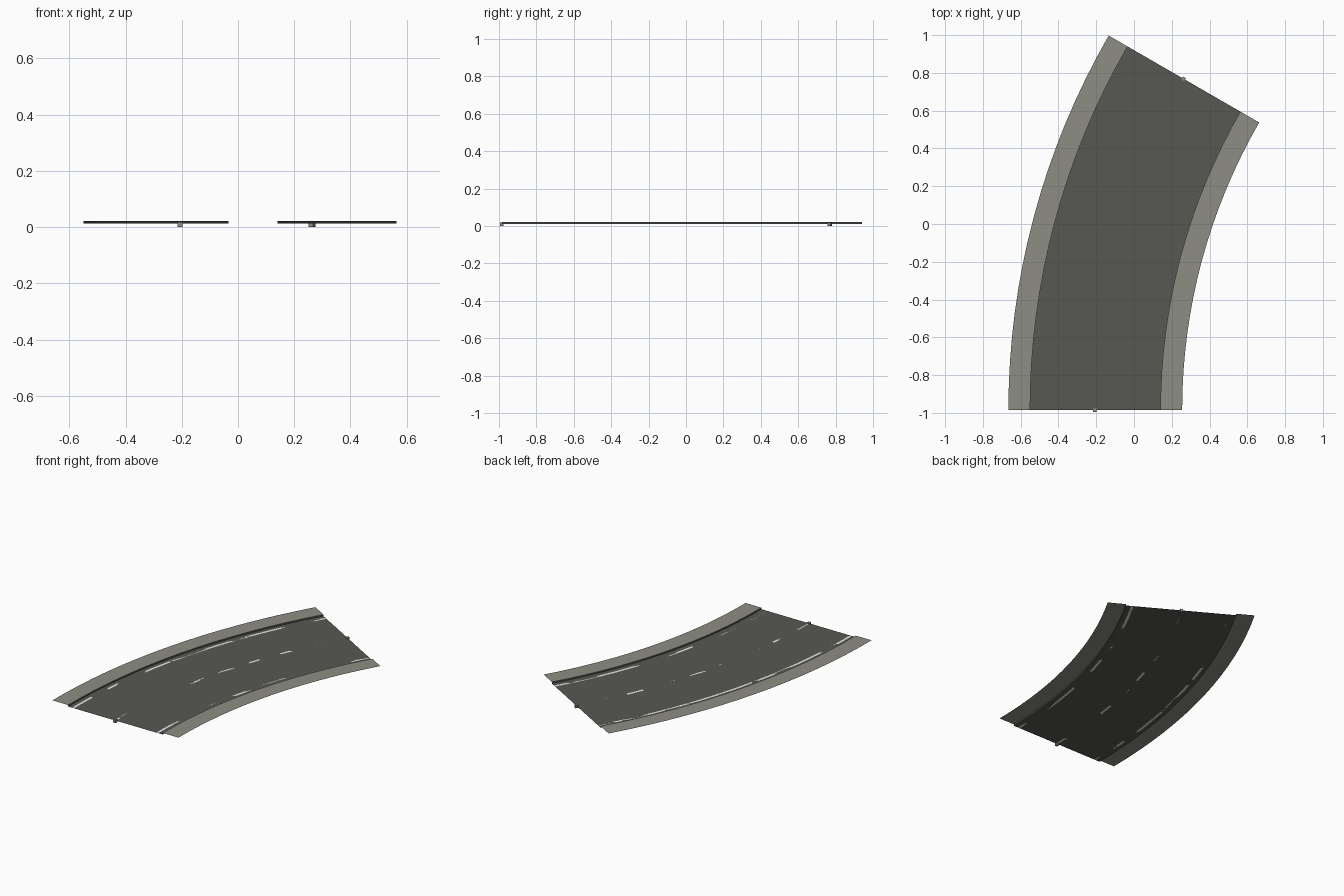
import bpy, bmesh, math

if "Cube" in bpy.data.objects:
    bpy.data.objects.remove(bpy.data.objects["Cube"])

CX, CY = 3.30, -0.985      # centre of the bend
SWEEP = math.radians(30)
Z_ROAD, Z_WALK = 0.012, 0.022


def mat(name, c):
    m = bpy.data.materials.new(name)
    m.diffuse_color = (*c, 1)
    m.use_nodes = True
    m.node_tree.nodes["Principled BSDF"].inputs["Base Color"].default_value = m.diffuse_color
    return m


asphalt = mat("dark asphalt", (0.095, 0.095, 0.084))
paving = mat("grey paving", (0.27, 0.27, 0.235))
paint = mat("white paint", (0.8, 0.8, 0.76))
metal = mat("grey connector", (0.27, 0.27, 0.25))


def pt(r, a, z):
    return (CX - r * math.cos(a), CY + r * math.sin(a), z)


def finish(name, bm, m):
    me = bpy.data.meshes.new(name)
    bm.to_mesh(me)
    bm.free()
    me.materials.append(m)
    ob = bpy.data.objects.new(name, me)
    bpy.context.collection.objects.link(ob)
    return ob


def sweep(name, profile, m, spans=((0, 1),), n=16):
    """Sweep an open (radius, z) profile round the bend."""
    bm = bmesh.new()
    for t0, t1 in spans:
        steps = max(1, round(n * (t1 - t0)))
        rows = [[bm.verts.new(pt(r, SWEEP * (t0 + (t1 - t0) * i / steps), z)) for r, z in profile]
                for i in range(steps + 1)]
        for a, b in zip(rows, rows[1:]):
            for j in range(len(profile) - 1):
                bm.faces.new((a[j], a[j + 1], b[j + 1], b[j]))
    return finish(name, bm, m)


# road surface
sweep("road", [(3.85, Z_ROAD), (3.16, Z_ROAD)], asphalt)

# raised pavements and their upright kerbs
for side, outer, inner in (("left", 3.965, 3.85), ("right", 3.16, 3.045)):
    edge = inner if side == "left" else outer
    sweep(side + "_pavement", [(outer, Z_WALK), (inner, Z_WALK)], paving)
    kerb = [(edge, Z_WALK), (edge, Z_ROAD)]
    sweep(side + "_kerb", kerb if side == "left" else kerb[::-1], asphalt)

# painted lines lying in the road surface
w = 0.008
for name, r in (("left_edge_line", 3.815), ("right_edge_line", 3.2)):
    sweep(name, [(r + w, Z_ROAD), (r - w, Z_ROAD)], paint)
dashes = [(k / 8, k / 8 + 1 / 16) for k in range(8)]
sweep("centre_dashes", [(3.505 + w, Z_ROAD), (3.505 - w, Z_ROAD)], paint, dashes)

# small connector blocks at both ends
for name, a in (("start_connector", 0), ("end_connector", SWEEP)):
    bm = bmesh.new()
    bmesh.ops.create_cube(bm, size=0.018)
    ob = finish(name, bm, metal)
    ob.location = pt(3.507, a, 0.009)
    ob.rotation_euler.z = -a
